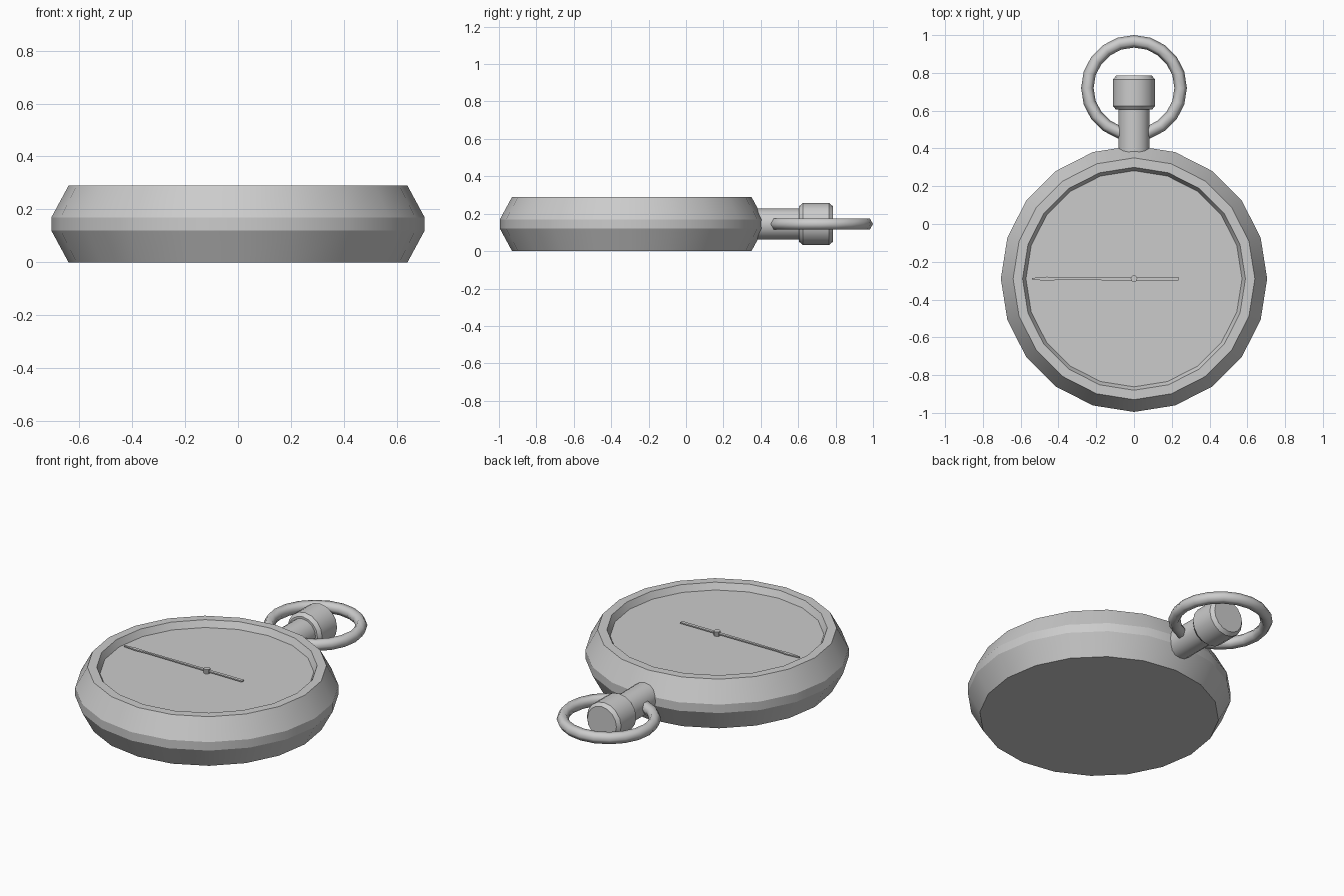
import bpy, bmesh, math
from mathutils import Matrix, Vector

if "Cube" in bpy.data.objects:
    bpy.data.objects.remove(bpy.data.objects["Cube"])

CY, CZ = -0.29, 0.145   # case centre in y, stem axis height


def finish(name, bm, smooth=True):
    bmesh.ops.recalc_face_normals(bm, faces=bm.faces)
    me = bpy.data.meshes.new(name)
    bm.to_mesh(me)
    bm.free()
    ob = bpy.data.objects.new(name, me)
    bpy.context.collection.objects.link(ob)
    if smooth:
        bpy.ops.object.select_all(action='DESELECT')
        ob.select_set(True)
        bpy.context.view_layer.objects.active = ob
        bpy.ops.object.shade_smooth_by_angle(angle=math.radians(26))
    return ob


def lathe(name, profile, sides, matrix):
    """Capped solid of revolution from (radius, height) pairs."""
    bm = bmesh.new()
    rings = [[bm.verts.new(matrix @ Vector((r * math.cos(2 * math.pi * i / sides),
                                            r * math.sin(2 * math.pi * i / sides), h)))
              for i in range(sides)] for r, h in profile]
    for a, b in zip(rings, rings[1:]):
        for i in range(sides):
            j = (i + 1) % sides
            bm.faces.new((a[i], a[j], b[j], b[i]))
    bm.faces.new(rings[0][::-1])
    bm.faces.new(rings[-1])
    return finish(name, bm)


centre = Matrix.Translation((0, CY, 0))
along_y = Matrix.Translation((0, 0, CZ)) @ Matrix.Rotation(-math.pi / 2, 4, 'X')

# Case with bezel and recessed dial
lathe("case", [(0.64, 0), (0.705, 0.12), (0.705, 0.17), (0.64, 0.29),
               (0.59, 0.29), (0.572, 0.252)], 20, centre)

# Needle: diamond tip, thin shaft, straight tail
half = [(-0.54, 0.004), (-0.46, 0.011), (-0.40, 0.006), (-0.02, 0.009),
        (0.02, 0.009), (0.235, 0.010)]
bm = bmesh.new()
outline = half + [(x, -w) for x, w in reversed(half)]
face = bm.faces.new([bm.verts.new((x, CY + w, 0.262)) for x, w in outline])
ext = bmesh.ops.extrude_face_region(bm, geom=[face])
bmesh.ops.translate(bm, vec=(0, 0, 0.007),
                    verts=[v for v in ext["geom"] if isinstance(v, bmesh.types.BMVert)])
finish("needle", bm, smooth=False)
lathe("needle_pin", [(0.018, 0.25), (0.018, 0.278)], 10, centre)

# Stem and winding crown
lathe("stem", [(0.083, 0.34), (0.083, 0.62)], 16, along_y)
lathe("crown", [(0.095, 0.605), (0.112, 0.625), (0.112, 0.765), (0.095, 0.785)], 16, along_y)

# Hanging ring
bpy.ops.mesh.primitive_torus_add(major_segments=20, minor_segments=6,
                                 major_radius=0.247, minor_radius=0.033,
                                 location=(0, 0.72, CZ))
ring = bpy.context.object
ring.name = "hanging_ring"
bpy.ops.object.shade_smooth_by_angle(angle=math.radians(65))
